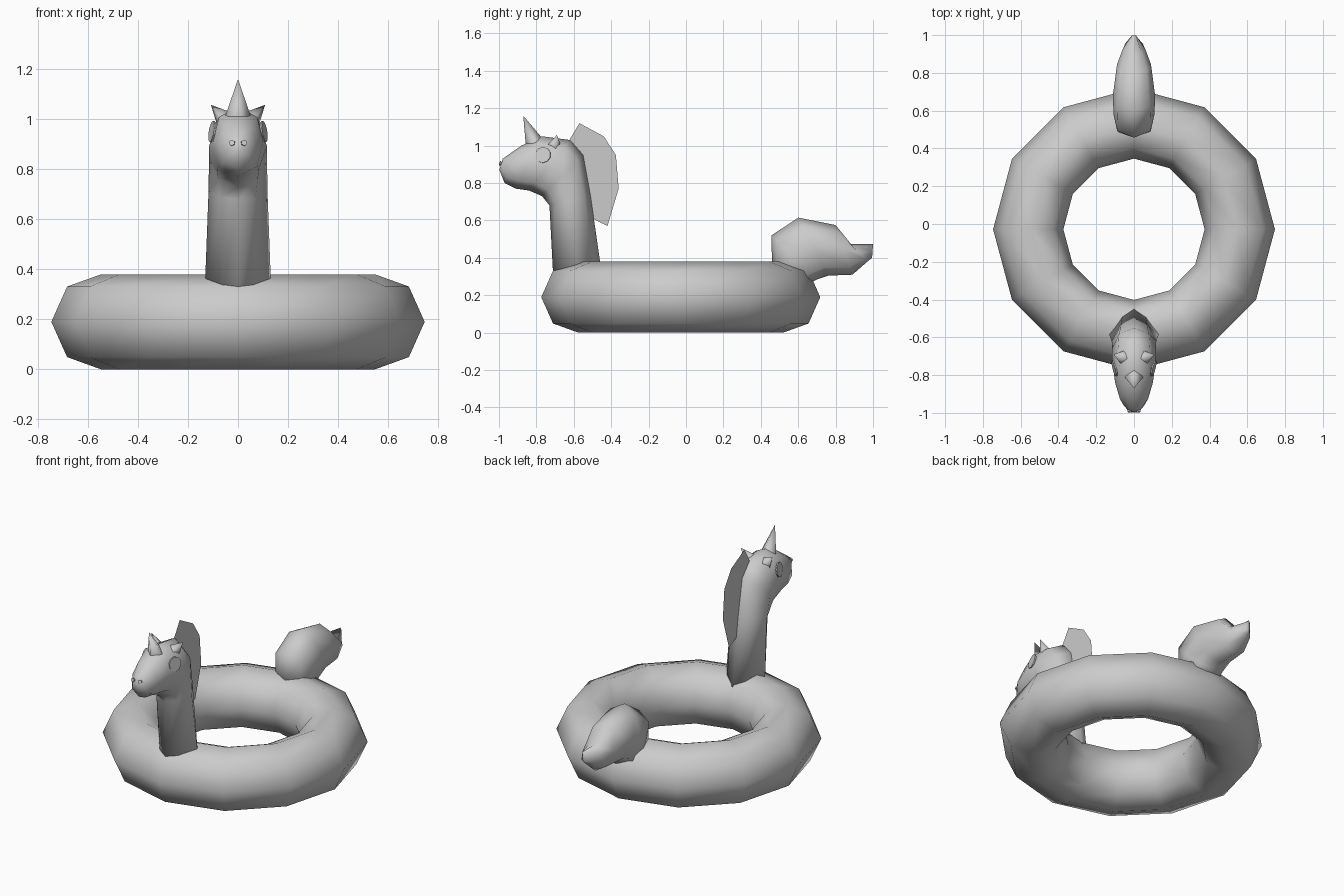
import bpy, bmesh
from math import cos, sin, pi
from mathutils import Vector

old = bpy.data.objects.get("Cube")
if old:
    bpy.data.objects.remove(old, do_unlink=True)

grey = bpy.data.materials.new("plain_grey")
grey.use_nodes = True
grey.diffuse_color = (0.6, 0.6, 0.6, 1)
grey.node_tree.nodes["Principled BSDF"].inputs["Base Color"].default_value = (0.6, 0.6, 0.6, 1)


def finish(name, bm, smooth=False, recalc=True):
    if recalc:
        bmesh.ops.recalc_face_normals(bm, faces=bm.faces)
    for f in bm.faces:
        f.smooth = smooth
    me = bpy.data.meshes.new(name)
    bm.to_mesh(me)
    bm.free()
    me.materials.append(grey)
    ob = bpy.data.objects.new(name, me)
    bpy.context.collection.objects.link(ob)
    return ob


def loft(name, sections, sides=8):
    """Skin closed rings; each is (y, z of one edge, y, z of the opposite edge,
    half width, power). A high power pinches the ring to a ridge, a low one squares it."""
    bm = bmesh.new()
    rings = []
    for ya, za, yb, zb, w, power in sections:
        a, b = Vector((0, ya, za)), Vector((0, yb, zb))
        ring = []
        for i in range(sides):
            t = 2 * pi * i / sides
            s = sin(t)
            x = w * abs(s) ** power * (1 if s > 0 else -1)
            ring.append(bm.verts.new(a.lerp(b, (1 - cos(t)) / 2) + Vector((x, 0, 0))))
        rings.append(ring)
    for r, q in zip(rings, rings[1:]):
        for i in range(sides):
            j = (i + 1) % sides
            bm.faces.new((r[i], r[j], q[j], q[i]))
    bm.faces.new(rings[0])
    bm.faces.new(rings[-1])
    return finish(name, bm, smooth=True)


def cone(name, centre, axis, r1, r2, depth, sides, smooth=False):
    """Cone or plate centred at a point and pointing along an axis."""
    bm = bmesh.new()
    bmesh.ops.create_cone(bm, cap_ends=not smooth, segments=sides, radius1=r1,
                          radius2=r2, depth=depth)
    bmesh.ops.transform(bm, verts=bm.verts,
                        matrix=Vector(axis).to_track_quat('Z', 'Y').to_matrix().to_4x4())
    bmesh.ops.translate(bm, verts=bm.verts, vec=centre)
    return finish(name, bm, smooth)


def spike(name, base, tip, radius):
    base, tip = Vector(base), Vector(tip)
    return cone(name, (base + tip) / 2, tip - base, radius, 0, (tip - base).length, 4, True)


# Inflatable ring: an eight-sided tube section turned in twelve steps
section = [(0.746, 0.19), (0.683, 0.331), (0.547, 0.38), (0.43, 0.328),
           (0.374, 0.19), (0.43, 0.052), (0.547, 0), (0.683, 0.049)]
bm = bmesh.new()
N, M = 12, len(section)
grid = [[bm.verts.new((r * cos(2 * pi * i / N), r * sin(2 * pi * i / N) - 0.028, z))
         for r, z in section] for i in range(N)]
for i in range(N):
    for j in range(M):
        k, l = (i + 1) % N, (j + 1) % M
        bm.faces.new((grid[i][j], grid[k][j], grid[k][l], grid[i][l]))
finish("swim_ring", bm, smooth=True)

# Neck and head in one skin: ridged at the base, rounder towards the muzzle
loft("neck_and_head", [
    (-0.71, 0.30, -0.45, 0.315, 0.133, 2.2),
    (-0.73, 0.68, -0.51, 0.73, 0.118, 1.5),
    (-0.77, 0.73, -0.55, 0.95, 0.116, 1.1),
    (-0.84, 0.76, -0.62, 1.03, 0.115, 0.9),
    (-0.91, 0.77, -0.77, 1.05, 0.10, 0.8),
    (-0.97, 0.80, -0.88, 1.00, 0.075, 0.8),
    (-0.998, 0.87, -0.98, 0.93, 0.032, 0.8),
])

# Tail: squarer where it leaves the ring, pointed at the end
loft("tail", [
    (0.46, 0.34, 0.64, 0.25, 0.10, 0.5),
    (0.457, 0.52, 0.70, 0.285, 0.108, 0.55),
    (0.60, 0.615, 0.76, 0.305, 0.112, 0.8),
    (0.80, 0.575, 0.89, 0.31, 0.09, 0.8),
    (0.88, 0.475, 0.97, 0.38, 0.06, 0.8),
    (1.0, 0.473, 0.995, 0.40, 0.012, 0.8),
])

# Mane sheet
bm = bmesh.new()
outline = [(-0.50, 0.61), (-0.42, 0.57), (-0.36, 0.77), (-0.375, 0.95),
           (-0.44, 1.05), (-0.57, 1.12), (-0.63, 1.02), (-0.57, 0.92)]
bm.faces.new([bm.verts.new((0, y, z)) for y, z in outline])
finish("mane", bm, recalc=False)

# Horn, ears, eyes and nostrils
spike("horn", (0, -0.81, 1.015), (0, -0.87, 1.16), 0.05)
for side, s in (("left", 1), ("right", -1)):
    spike(side + "_ear", (s * 0.06, -0.705, 1.005), (s * 0.108, -0.69, 1.057), 0.036)
    cone(side + "_eye", (s * 0.103, -0.765, 0.95), (s, -0.25, 0.17), 0.043, 0.043, 0.008, 10)
    cone(side + "_nostril", (s * 0.024, -0.992, 0.905), (s * 0.2, -1, 0.25),
         0.012, 0.012, 0.008, 6)
